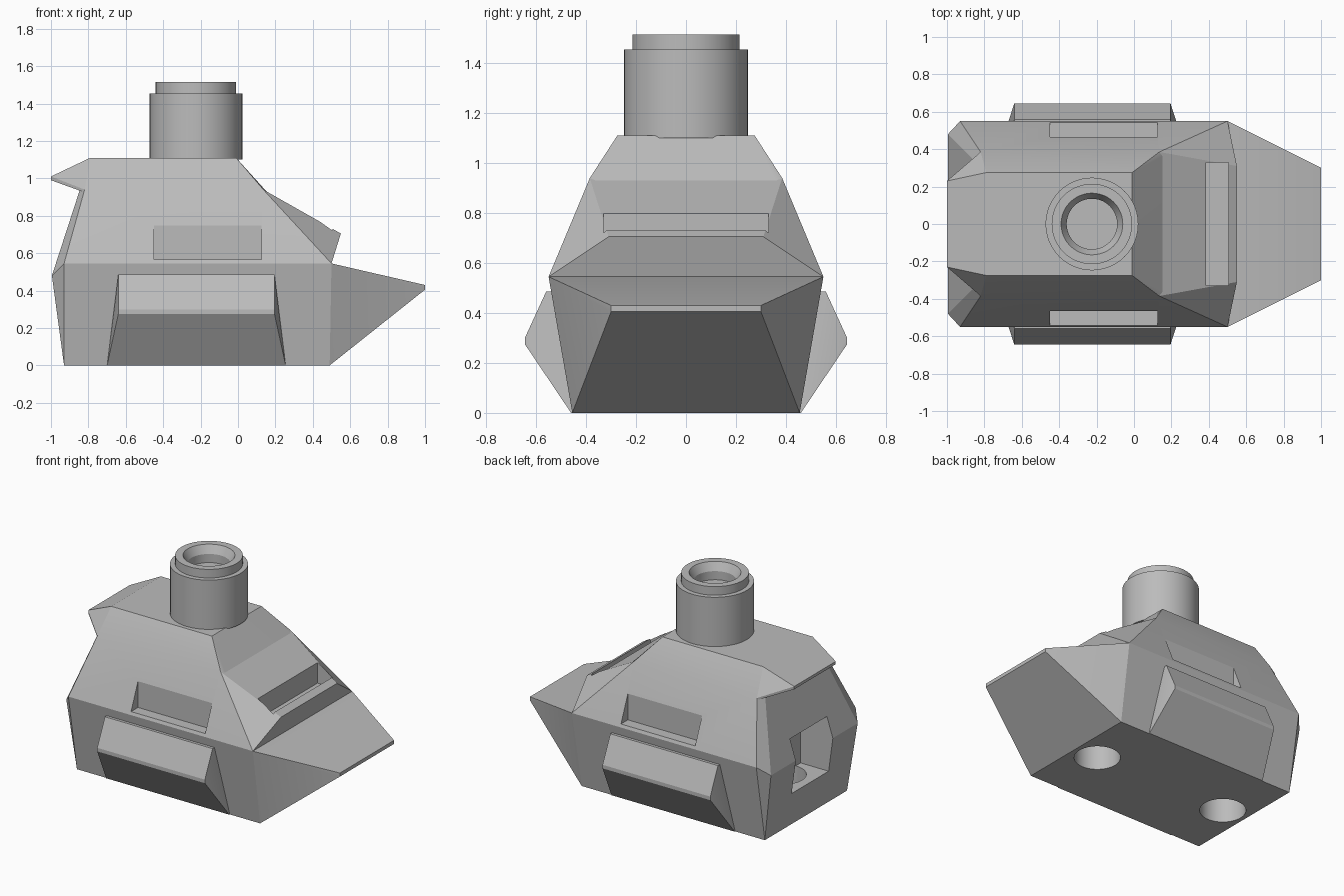
import bpy, bmesh, math
from mathutils import Matrix

old = bpy.data.objects.get("Cube")
if old:
    bpy.data.objects.remove(old, do_unlink=True)

grey = bpy.data.materials.new("plain grey")
grey.use_nodes = True
COLOUR = (0.5, 0.5, 0.5, 1)
grey.diffuse_color = COLOUR
grey.node_tree.nodes["Principled BSDF"].inputs["Base Color"].default_value = COLOUR


def finish(name, bm):
    bmesh.ops.recalc_face_normals(bm, faces=bm.faces)
    mesh = bpy.data.meshes.new(name)
    bm.to_mesh(mesh)
    bm.free()
    mesh.materials.append(grey)
    obj = bpy.data.objects.new(name, mesh)
    bpy.context.collection.objects.link(obj)
    return obj


def hull(name, points, mirror=True):
    """Convex solid around the points, mirrored across y = 0."""
    bm = bmesh.new()
    for x, y, z in points:
        bm.verts.new((x, y, z))
        if mirror:
            bm.verts.new((x, -y, z))
    res = bmesh.ops.convex_hull(bm, input=bm.verts)
    bmesh.ops.delete(bm, geom=[v for v in bm.verts if not v.link_faces], context="VERTS")
    bmesh.ops.dissolve_limit(bm, angle_limit=math.radians(1), verts=bm.verts, edges=bm.edges)
    return finish(name, bm)


def box(name, x, y, z):
    return hull(name, [(a, b, c) for a in x for b in y for c in z], mirror=False)


def lathe(name, profile, x, segments=48):
    bm = bmesh.new()
    vs = [bm.verts.new((r, 0, z)) for r, z in profile]
    es = [bm.edges.new(p) for p in zip(vs, vs[1:])]
    bmesh.ops.spin(bm, geom=vs + es, cent=(0, 0, 0), axis=(0, 0, 1),
                   angle=math.tau, steps=segments, use_duplicate=False)
    bmesh.ops.remove_doubles(bm, verts=bm.verts, dist=0.0005)
    bmesh.ops.transform(bm, matrix=Matrix.Translation((x, 0, 0)), verts=bm.verts)
    return finish(name, bm)


def cut(obj, cutters):
    for c in cutters:
        mod = obj.modifiers.new("cut", "BOOLEAN")
        mod.operation, mod.solver, mod.object = "DIFFERENCE", "EXACT", c
    deps = bpy.context.evaluated_depsgraph_get()
    mesh = bpy.data.meshes.new_from_object(obj.evaluated_get(deps))
    obj.modifiers.clear()
    obj.data = mesh


# Shared corners of the hull (left half)
belt_front, belt_back = (0.5, 0.55, 0.545), (-0.93, 0.55, 0.545)
rear_crease = (-0.995, 0.48, 0.48)
shoulder_front, shoulder_back = (0.135, 0.385, 0.94), (-0.82, 0.385, 0.94)
roof_front, roof_back = (-0.01, 0.275, 1.11), (-0.79, 0.275, 1.11)

# Main solids
lower_hull = hull("lower_hull", [(-0.93, 0.455, 0), (0.49, 0.455, 0), rear_crease, belt_back,
                                 belt_front, (1, 0.3, 0.405), (1, 0.3, 0.43)])
cabin = hull("cabin", [rear_crease, belt_back, belt_front, shoulder_front,
                       shoulder_back, roof_front, roof_back])
visor = hull("visor", [shoulder_front, belt_front, (0.55, 0.31, 0.705)])
eave = hull("rear_eave", [roof_back, shoulder_back, (-0.82, 0.385, 0.925),
                          (-1, 0.23, 1.01), (-1, 0.23, 0.99)])

# Recesses
bay = box("bay_cutter", (-1.2, -0.745), (-0.205, 0.205), (0.24, 0.62))
slot = box("slot_cutter", (0.385, 0.505), (-0.33, 0.33), (0.655, 1))
steps = [box("step_cutter", (-0.45, 0.125), (s * 0.465, s * 0.8), (0.565, 0.9)) for s in (-1, 1)]
sockets = [lathe("socket_cutter", [(0, -0.1), (0.15, -0.1), (0.15, 0.28), (0, 0.28)], x)
           for x in (0.31, -0.75)]
cut(lower_hull, [bay] + sockets)
cut(cabin, [bay, slot] + steps)
cut(visor, [slot])
for c in [bay, slot] + steps + sockets:
    bpy.data.objects.remove(c, do_unlink=True)

# Side pods
pods = []
for side, s in (("left", 1), ("right", -1)):
    pts = []
    for e in (-1, 1):
        for half, y, z in ((0.4175, 0.56, 0.485), (0.4175, 0.645, 0.3), (0.4175, 0.645, 0.275),
                           (0.4775, 0.46, 0), (0.4775, 0.4, 0), (0.4175, 0.45, 0.485)):
            pts.append((-0.2225 + e * half, s * y, z))
    pods.append(hull(side + "_side_pod", pts, mirror=False))

# Turret with stepped collar and tapered bore
turret = lathe("turret", [(0, 1.1), (0.248, 1.1), (0.248, 1.455), (0.215, 1.455), (0.215, 1.515),
                          (0.165, 1.515), (0.135, 1.46), (0.135, 1.4), (0, 1.4)], -0.225)

bpy.ops.object.select_all(action="DESELECT")
for obj in [lower_hull, cabin, visor, eave, turret] + pods:
    obj.select_set(True)
bpy.context.view_layer.objects.active = turret
bpy.ops.object.shade_smooth_by_angle(angle=math.radians(20))
